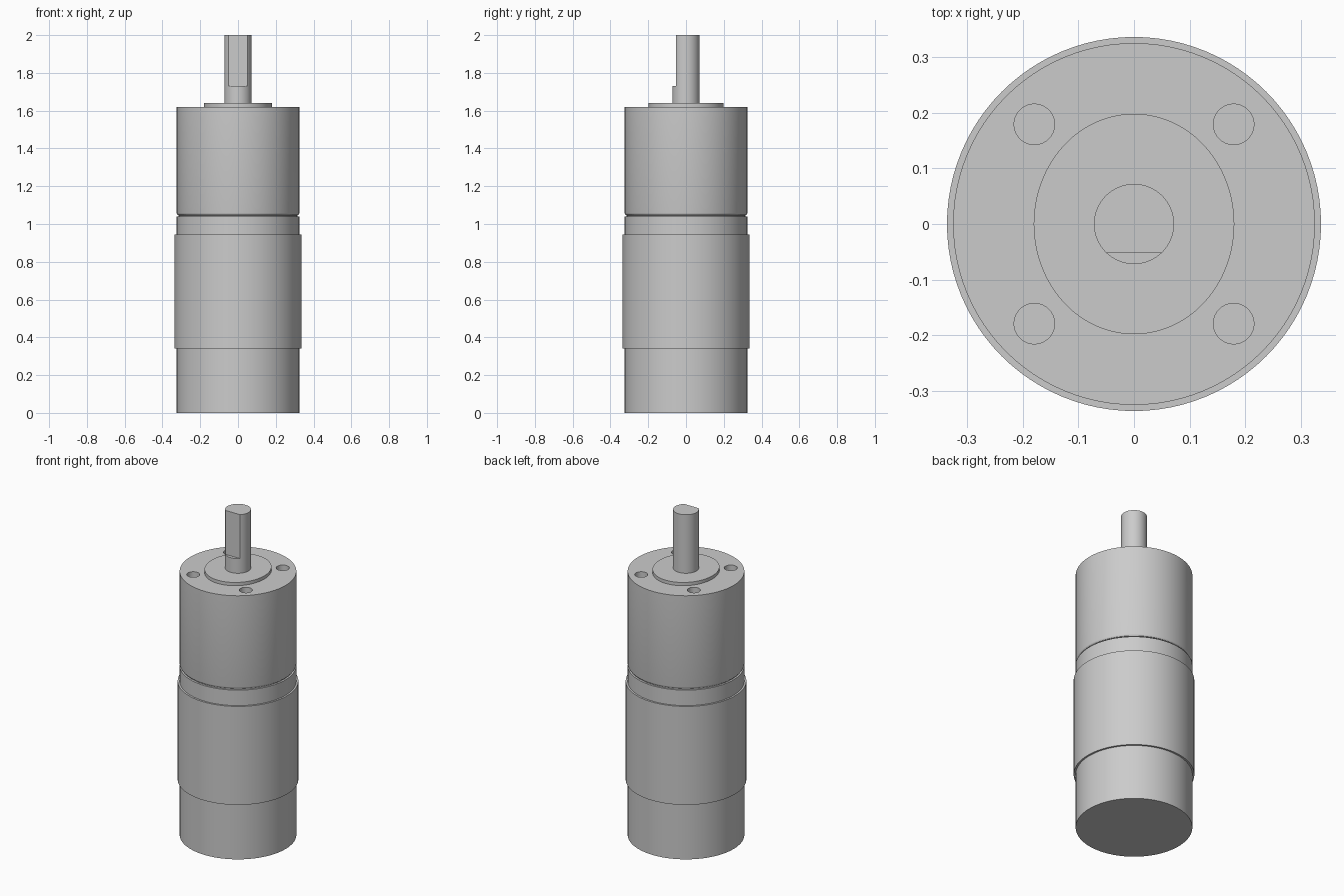
import bpy, bmesh, math

if "Cube" in bpy.data.objects:
    bpy.data.objects.remove(bpy.data.objects["Cube"])

SEG = 96


def lathe(name, profile, segments=SEG, cap=True, sx=1.0, at=(0, 0)):
    """Turn (radius, z) points, listed bottom to top, around the z axis."""
    bm = bmesh.new()
    rings = []
    for r, z in profile:
        rings.append([bm.verts.new((r * sx * math.cos(a) + at[0], r * math.sin(a) + at[1], z))
                      for a in (2 * math.pi * i / segments for i in range(segments))])
    for lo, hi in zip(rings, rings[1:]):
        for i in range(segments):
            j = (i + 1) % segments
            bm.faces.new((lo[i], lo[j], hi[j], hi[i]))
    if cap:
        bm.faces.new(rings[0][::-1])
        bm.faces.new(rings[-1])
    mesh = bpy.data.meshes.new(name)
    bm.to_mesh(mesh)
    bm.free()
    obj = bpy.data.objects.new(name, mesh)
    bpy.context.collection.objects.link(obj)
    return obj


def activate(obj):
    bpy.ops.object.select_all(action='DESELECT')
    obj.select_set(True)
    bpy.context.view_layer.objects.active = obj


def cut(obj, cutter):
    """Subtract the cutter from the object and remove it."""
    cutter.hide_render = True
    mod = obj.modifiers.new("cut", 'BOOLEAN')
    mod.operation, mod.solver, mod.object = 'DIFFERENCE', 'EXACT', cutter
    activate(obj)
    bpy.ops.object.modifier_apply(modifier=mod.name)
    bpy.data.objects.remove(cutter)


# Motor can, with the wider sleeve wrapped round it
can = lathe("motor_can", [(0.325, 0), (0.325, 1.04)])
sleeve = lathe("motor_sleeve", [(0.325, 0.34), (0.336, 0.34), (0.336, 0.945), (0.325, 0.945)],
               cap=False)

# Gearbox: narrow neck, rounded lower edge, four blind mounting holes
gearbox = lathe("gearbox", [(0.314, 1.04), (0.314, 1.046), (0.32, 1.048),
                            (0.324, 1.053), (0.325, 1.058), (0.325, 1.62)])
for x in (-0.179, 0.179):
    for y in (-0.179, 0.179):
        cut(gearbox, lathe("hole_cutter", [(0.0365, 1.50), (0.0365, 1.70)], 32, at=(x, y)))

# Slightly oval raised boss around the shaft
boss = lathe("front_boss", [(0.198, 1.62), (0.198, 1.64)], sx=0.91)

# Output shaft with a flat on its front side
shaft = lathe("output_shaft", [(0.072, 1.64), (0.072, 2.0)], 64)
bpy.ops.mesh.primitive_cube_add(size=1, location=(0, -0.152, 1.93))
flat_cutter = bpy.context.object
flat_cutter.name = "flat_cutter"
flat_cutter.scale = (0.4, 0.2, 0.4)
bpy.context.view_layer.update()
cut(shaft, flat_cutter)

# Smooth round walls, keep edges crisp
for part in (can, sleeve, gearbox, boss, shaft):
    activate(part)
    bpy.ops.object.shade_smooth_by_angle(angle=math.radians(30))
